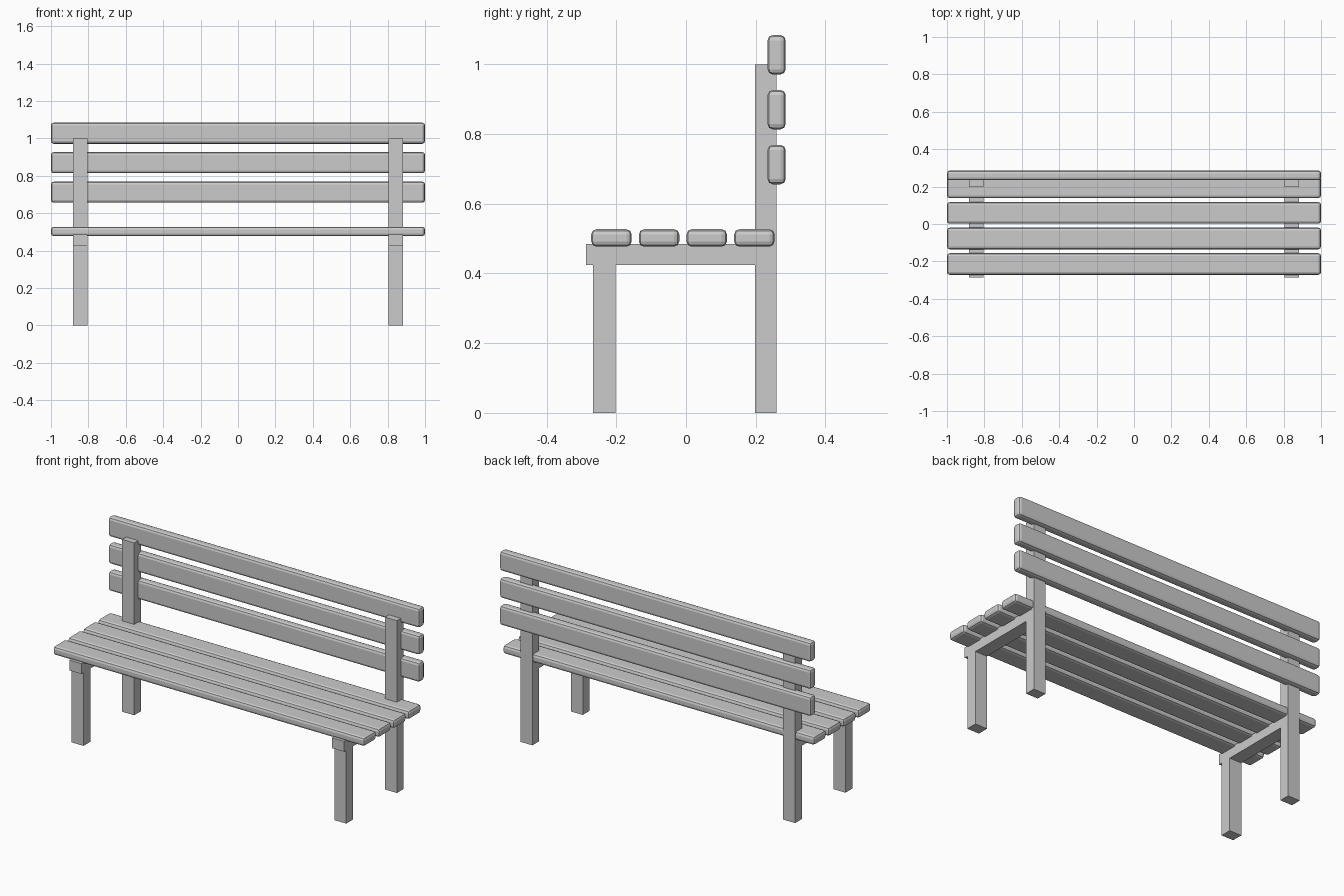
import bpy

cube = bpy.data.objects.get("Cube")
if cube:
    bpy.data.objects.remove(cube, do_unlink=True)

# Single grey finish
GREY = (0.6, 0.6, 0.6, 1)
grey = bpy.data.materials.new("plain grey")
grey.use_nodes = True
grey.diffuse_color = GREY
grey.node_tree.nodes["Principled BSDF"].inputs["Base Color"].default_value = GREY


def box(name, x, y, z, bevel=0):
    """Box spanning the given (min, max) ranges, optionally with rounded edges."""
    spans = (x, y, z)
    bpy.ops.mesh.primitive_cube_add(size=1, location=[(a + b) / 2 for a, b in spans])
    ob = bpy.context.object
    ob.name = name
    ob.scale = [b - a for a, b in spans]
    bpy.ops.object.transform_apply(location=False, rotation=False, scale=True)
    ob.data.materials.append(grey)
    if bevel:
        mod = ob.modifiers.new("rounded edges", "BEVEL")
        mod.width = bevel
        mod.segments = 2
    return ob


# Side frames: front leg, tall back post and the rail under the seat
for side, sign in (("left", 1), ("right", -1)):
    x = sorted((sign * 0.805, sign * 0.882))
    box(side + "_front_leg", x, (-0.267, -0.203), (0, 0.425))
    box(side + "_back_post", x, (0.198, 0.259), (0, 1.0))
    box(side + "_seat_rail", x, (-0.287, 0.198), (0.425, 0.485))

# Seat slats
for i in range(4):
    y = -0.272 + i * 0.1367
    box(f"seat_slat_{i + 1}", (-1, 1), (y, y + 0.116), (0.477, 0.527), 0.015)

# Backrest slats
for i in range(3):
    z = 0.656 + i * 0.1575
    box(f"back_slat_{i + 1}", (-1, 1), (0.234, 0.286), (z, z + 0.113), 0.015)
